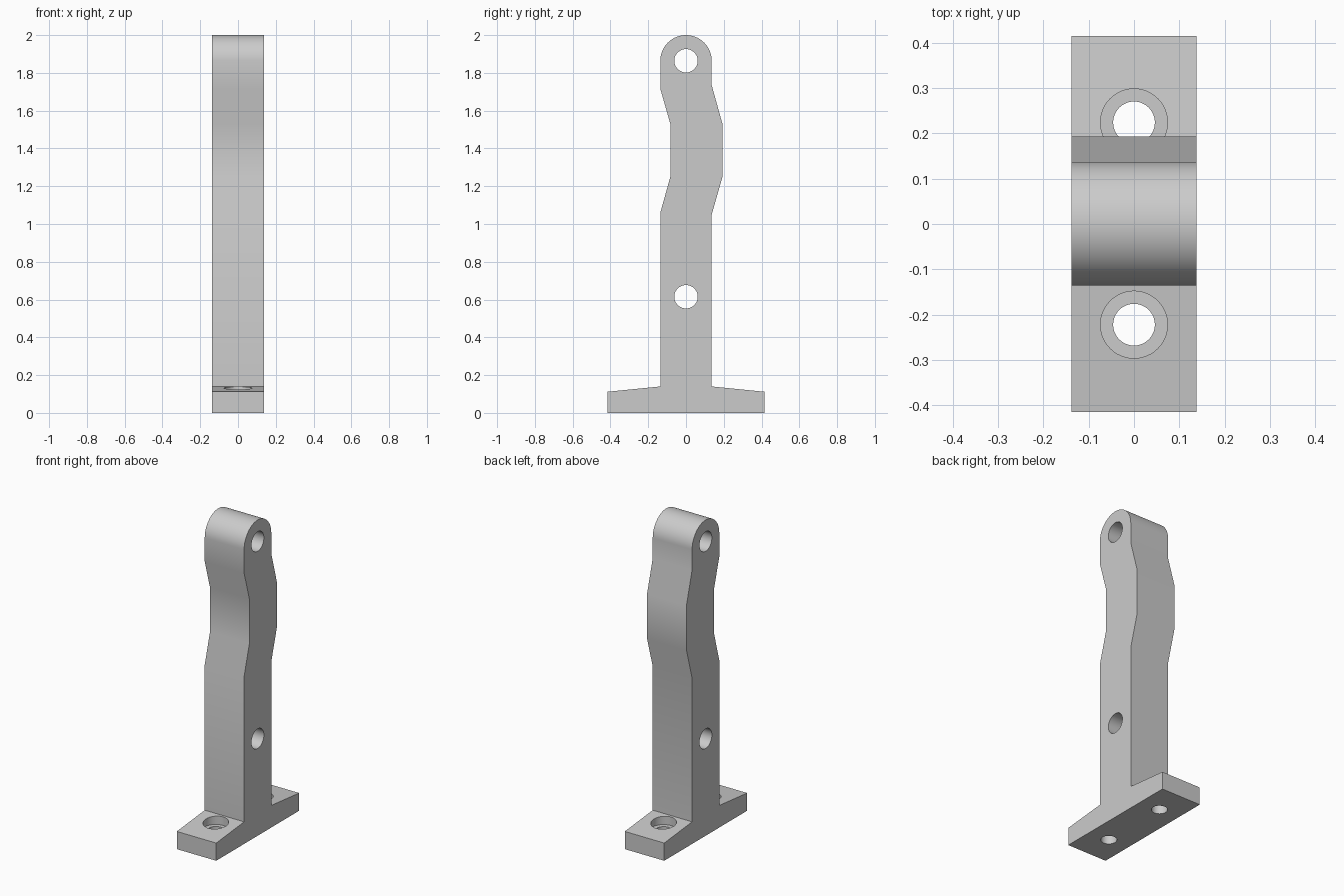
import bpy, bmesh, math
from mathutils import Matrix

if "Cube" in bpy.data.objects:
    bpy.data.objects.remove(bpy.data.objects["Cube"], do_unlink=True)

HALF = 0.138       # half width of the bracket
PIVOT = 1.864      # height of the rounded end's centre
RADIUS = 0.136

grey = bpy.data.materials.new("grey_metal")
grey.use_nodes = True
colour = (0.6, 0.6, 0.6, 1)
grey.diffuse_color = colour
grey.node_tree.nodes["Principled BSDF"].inputs["Base Color"].default_value = colour


def add_object(name, bm):
    bmesh.ops.recalc_face_normals(bm, faces=bm.faces)
    mesh = bpy.data.meshes.new(name)
    bm.to_mesh(mesh)
    bm.free()
    mesh.materials.append(grey)
    obj = bpy.data.objects.new(name, mesh)
    bpy.context.collection.objects.link(obj)
    return obj


def cylinder_cutter(name, radius, length, centre, along_x=False):
    bm = bmesh.new()
    turn = Matrix.Rotation(math.pi / 2 if along_x else 0, 4, "Y")
    bmesh.ops.create_cone(bm, cap_ends=True, segments=48, radius1=radius, radius2=radius,
                          depth=length, matrix=Matrix.Translation(centre) @ turn)
    obj = add_object(name, bm)
    obj.hide_render = True
    obj.hide_set(True)
    return obj


# Side profile: foot, cranked arm and rounded end
back = [(0.415, 0), (0.415, 0.112), (RADIUS, 0.14), (RADIUS, 1.05),
        (0.193, 1.25), (0.193, 1.53), (RADIUS, 1.735)]
arc = [(RADIUS * math.cos(math.pi * i / 32), PIVOT + RADIUS * math.sin(math.pi * i / 32))
       for i in range(33)]
front = [(-RADIUS, 1.715), (-0.083, 1.53), (-0.083, 1.25), (-RADIUS, 1.06),
         (-RADIUS, 0.14), (-0.415, 0.112), (-0.415, 0)]

bm = bmesh.new()
side = bm.faces.new([bm.verts.new((-HALF, y, z)) for y, z in back + arc + front])
moved = bmesh.ops.extrude_face_region(bm, geom=[side], use_keep_orig=True)["geom"]
bmesh.ops.translate(bm, vec=(2 * HALF, 0, 0),
                    verts=[v for v in moved if isinstance(v, bmesh.types.BMVert)])
bracket = add_object("support_bracket", bm)

# Cross holes through the arm, counterbored screw holes through the foot
cutters = [cylinder_cutter("upper_hole_cutter", 0.062, 1, (0, 0, PIVOT), True),
           cylinder_cutter("lower_hole_cutter", 0.062, 1, (0, 0, 0.615), True)]
for label, y in (("front", -0.222), ("back", 0.224)):
    cutters.append(cylinder_cutter(label + "_screw_cutter", 0.046, 0.4, (0, y, 0.1)))
    cutters.append(cylinder_cutter(label + "_counterbore_cutter", 0.074, 0.1, (0, y, 0.135)))

bpy.context.view_layer.objects.active = bracket
bracket.select_set(True)
for cutter in cutters:
    cut = bracket.modifiers.new(cutter.name, "BOOLEAN")
    cut.operation = "DIFFERENCE"
    cut.solver = "EXACT"
    cut.object = cutter
    bpy.ops.object.modifier_apply(modifier=cut.name)
for cutter in cutters:
    bpy.data.objects.remove(cutter, do_unlink=True)
bpy.ops.object.shade_smooth_by_angle(angle=math.radians(30))
